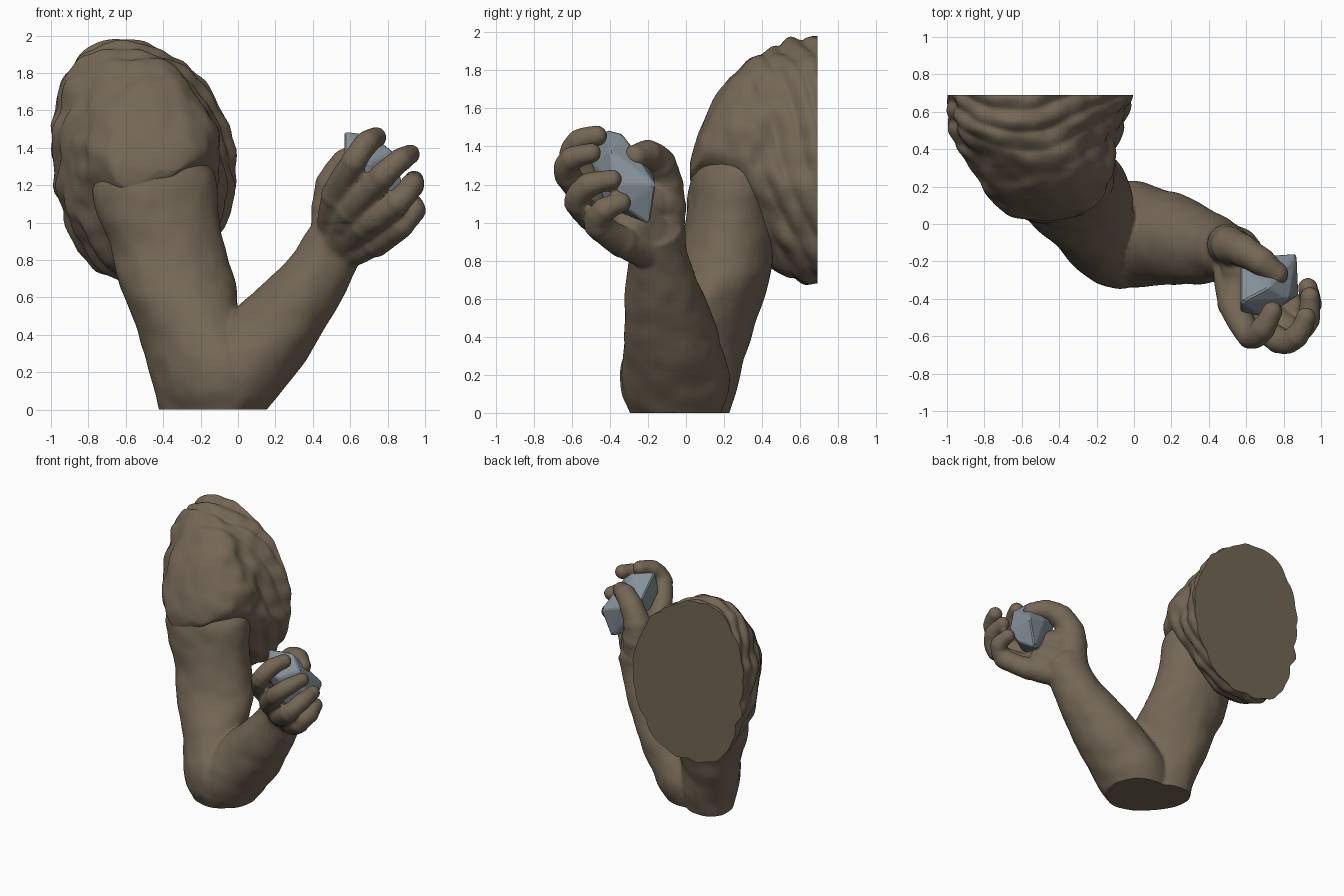
import bpy, bmesh, math
from mathutils import Vector, noise

if "Cube" in bpy.data.objects:
    bpy.data.objects.remove(bpy.data.objects["Cube"])


def material(name, rgb):
    m = bpy.data.materials.new(name)
    m.diffuse_color = (*rgb, 1)
    m.use_nodes = True
    m.node_tree.nodes["Principled BSDF"].inputs["Base Color"].default_value = m.diffuse_color
    return m


BROWN = material("clay_brown", (0.175, 0.135, 0.092))
GREY = material("stone_grey", (0.24, 0.285, 0.32))


def spline(rows, k):
    """Catmull-Rom interpolation of number rows, k steps per span."""
    out, p = [], [rows[0]] + list(rows) + [rows[-1]]
    for i in range(1, len(p) - 2):
        for s in range(k):
            t = s / k
            out.append([0.5 * (2 * b + (c - a) * t + (2 * a - 5 * b + 4 * c - d) * t * t
                               + (3 * b - a - 3 * c + d) * t ** 3)
                        for a, b, c, d in zip(p[i - 1], p[i], p[i + 1], p[i + 2])])
    return out + [list(rows[-1])]


def loft(bm, rings):
    """Skin a list of point rings and close both ends."""
    vs = [[bm.verts.new(c) for c in r] for r in rings]
    n = len(vs[0])
    for a, b in zip(vs, vs[1:]):
        for i in range(n):
            bm.faces.new((a[i], a[(i + 1) % n], b[(i + 1) % n], b[i]))
    bm.faces.new(vs[0][::-1])
    bm.faces.new(vs[-1])


def tube(bm, rows, k=5, n=28):
    """Rounded limb along rows of (x, y, z, radius across, radius along y)."""
    pts = spline(rows, k)
    rings = []
    for i, (x, y, z, ra, rb) in enumerate(pts):
        t = (Vector(pts[min(i + 1, len(pts) - 1)][:3]) - Vector(pts[max(i - 1, 0)][:3])).normalized()
        u = Vector((0, 1, 0)).cross(t).normalized()
        v = t.cross(u)
        rings.append([Vector((x, y, z)) + u * ra * math.cos(a) + v * rb * math.sin(a)
                      for a in (2 * math.pi * j / n for j in range(n))])
    loft(bm, rings)


def ball(bm, c, r):
    geo = bmesh.ops.create_icosphere(bm, subdivisions=3, radius=r)
    bmesh.ops.translate(bm, verts=geo["verts"], vec=c)


def finger(bm, joints, radii):
    """Tube with a ball at every knuckle."""
    tube(bm, [(*j, r * 0.95, r * 0.95) for j, r in zip(joints, radii)], 4, 16)
    for j, r in zip(joints, radii):
        ball(bm, j, r)


def finish(bm, name, mat, angle):
    bmesh.ops.recalc_face_normals(bm, faces=bm.faces)
    me = bpy.data.meshes.new(name)
    bm.to_mesh(me)
    bm.free()
    me.materials.append(mat)
    ob = bpy.data.objects.new(name, me)
    bpy.context.collection.objects.link(ob)
    bpy.ops.object.select_all(action='DESELECT')
    ob.select_set(True)
    bpy.context.view_layer.objects.active = ob
    if angle:
        bpy.ops.object.shade_smooth_by_angle(angle=math.radians(angle))
    return ob


# Upper arm: level rings (z, xmin, xmax, ymin, ymax), elbow turned towards the front right
bm = bmesh.new()
upper = [(-0.10, -0.38, 0.04, -0.26, 0.20), (0.0, -0.42, 0.07, -0.29, 0.23),
         (0.12, -0.445, 0.09, -0.345, 0.26), (0.3, -0.495, 0.07, -0.33, 0.31),
         (0.5, -0.56, 0.01, -0.20, 0.37), (0.7, -0.645, -0.02, -0.08, 0.44),
         (0.9, -0.69, -0.07, -0.02, 0.465), (1.05, -0.76, -0.10, 0.0, 0.47),
         (1.2, -0.78, -0.11, 0.015, 0.48), (1.3, -0.70, -0.15, 0.05, 0.48),
         (1.38, -0.60, -0.28, 0.15, 0.42)]
rings = []
for z, x0, x1, y0, y1 in spline(upper, 5):
    turn = 0.45 * min(max((0.75 - z) / 0.4, 0), 1)
    rings.append([((x0 + x1) / 2 + (x1 - x0) / 2 * math.cos(a + turn),
                   (y0 + y1) / 2 + (y1 - y0) / 2 * math.sin(a), z)
                  for a in (2 * math.pi * j / 40 for j in range(40))])
loft(bm, rings)

# Forearm
tube(bm, [(-0.16, -0.04, -0.06, 0.18, 0.2), (-0.03, -0.055, 0.15, 0.235, 0.285),
          (0.16, -0.075, 0.38, 0.235, 0.25), (0.36, -0.125, 0.63, 0.19, 0.2),
          (0.48, -0.145, 0.82, 0.165, 0.16), (0.56, -0.17, 0.96, 0.16, 0.15)], 6, 36)

# Palm filler and thumb web, then the four fingers (palm bone start, knuckles, tip) and thumb
finger(bm, [(0.53, -0.16, 0.9), (0.6, -0.27, 0.98), (0.61, -0.36, 1.05)], (0.155, 0.145, 0.1))
finger(bm, [(0.53, -0.13, 1.1), (0.58, -0.24, 1.11), (0.55, -0.36, 1.13)], (0.11, 0.115, 0.085))
fingers = [
    [(0.52, -0.20, 0.95), (0.53, -0.42, 1.15), (0.62, -0.60, 1.33), (0.69, -0.56, 1.43), (0.74, -0.47, 1.46)],
    [(0.54, -0.20, 0.92), (0.60, -0.44, 1.07), (0.77, -0.62, 1.25), (0.87, -0.60, 1.34), (0.92, -0.50, 1.37)],
    [(0.57, -0.20, 0.90), (0.67, -0.42, 0.99), (0.85, -0.57, 1.11), (0.93, -0.51, 1.20), (0.94, -0.39, 1.23)],
    [(0.57, -0.18, 0.86), (0.73, -0.33, 0.90), (0.87, -0.46, 1.00), (0.94, -0.43, 1.07), (0.93, -0.34, 1.11)]]
for f in fingers:
    finger(bm, f, (0.11, 0.087, 0.072, 0.065, 0.056))
finger(bm, [(0.51, -0.13, 0.93), (0.505, -0.11, 1.08), (0.515, -0.115, 1.2), (0.58, -0.14, 1.31),
            (0.68, -0.2, 1.365), (0.76, -0.265, 1.35)], (0.13, 0.115, 0.105, 0.092, 0.078, 0.066))

# Fuse arm and hand into one skin, roughen it slightly, cut the elbow flat
arm = finish(bm, "arm_blank", BROWN, 0)
rm = arm.modifiers.new("fuse", 'REMESH')
rm.mode, rm.voxel_size = 'VOXEL', 0.013
sm = arm.modifiers.new("soften", 'SMOOTH')
sm.factor, sm.iterations = 0.5, 5
dg = bpy.context.evaluated_depsgraph_get()
fused = bpy.data.meshes.new_from_object(arm.evaluated_get(dg))
bpy.data.objects.remove(arm)
bm = bmesh.new()
bm.from_mesh(fused)
bm.normal_update()
moves = [(v, v.normal * (0.012 * noise.noise(v.co * 4) + 0.006 * noise.noise(v.co * 9))
          * (0.4 if v.co.z > 1 and v.co.x > 0.3 else 1)) for v in bm.verts]
for v, d in moves:
    v.co += d
cut = bmesh.ops.bisect_plane(bm, geom=bm.verts[:] + bm.edges[:] + bm.faces[:],
                             plane_co=(0, 0, 0.004), plane_no=(0, 0, -1), clear_outer=True)
bmesh.ops.holes_fill(bm, edges=[e for e in cut["geom_cut"] if isinstance(e, bmesh.types.BMEdge)], sides=0)
bmesh.ops.translate(bm, verts=bm.verts, vec=(0, 0, -0.004))
finish(bm, "arm_and_hand", BROWN, 50)

# Draped shoulder sleeve: rings facing front (y, xmin, xmax, zmin, zmax)
sleeve = [(0.69, -0.985, -0.01, 0.66, 1.985), (0.55, -0.975, -0.05, 0.70, 1.965),
          (0.42, -0.95, -0.09, 0.80, 1.90), (0.3, -0.88, -0.11, 0.97, 1.82),
          (0.2, -0.81, -0.15, 1.08, 1.72), (0.1, -0.73, -0.22, 1.16, 1.54),
          (0.04, -0.64, -0.30, 1.20, 1.38), (0.02, -0.54, -0.40, 1.25, 1.31)]
bm = bmesh.new()
rings = []
for y, x0, x1, z0, z1 in spline(sleeve, 12):
    ring = []
    w = min(max((y - 0.3) / 0.2, 0), 1)
    for j in range(128):
        a = 2 * math.pi * j / 128
        c, s = math.cos(a), math.sin(a)
        x = (x0 + x1) / 2 + (x1 - x0) / 2 * c - 0.1 * max(s, 0) * w
        z = (z0 + z1) / 2 + (z1 - z0) / 2 * s
        z += 0.32 * (x + 0.42) * (1 - w) * max(-s, 0)      # slanted hem
        p = Vector((x, y, z))
        fold = abs(math.sin(24 * (y + 0.5 * z) + 2.5 * noise.noise(p * 2)))
        r = w * 0.02 * (fold - 0.6) + 0.025 * noise.noise(p * 4) + 0.022 * noise.noise(p * 9)
        ring.append(p + Vector((c, 0, s)) * r)
    rings.append(ring)
loft(bm, rings)
finish(bm, "shoulder_sleeve", BROWN, 60)

# Faceted stone held in the hand
bm = bmesh.new()
for c in [(0.57, -0.42, 1.49), (0.72, -0.34, 1.47), (0.57, -0.47, 1.32), (0.70, -0.50, 1.32),
          (0.83, -0.40, 1.38), (0.87, -0.16, 1.20), (0.72, -0.17, 1.25), (0.57, -0.22, 1.30),
          (0.61, -0.30, 1.07), (0.80, -0.19, 0.99), (0.85, -0.32, 1.08), (0.88, -0.38, 1.20),
          (0.72, -0.42, 1.08)]:
    bm.verts.new(c)
bmesh.ops.convex_hull(bm, input=bm.verts)
bmesh.ops.bevel(bm, geom=bm.edges[:], offset=0.008, segments=1, affect='EDGES')
finish(bm, "held_stone", GREY, 0)
